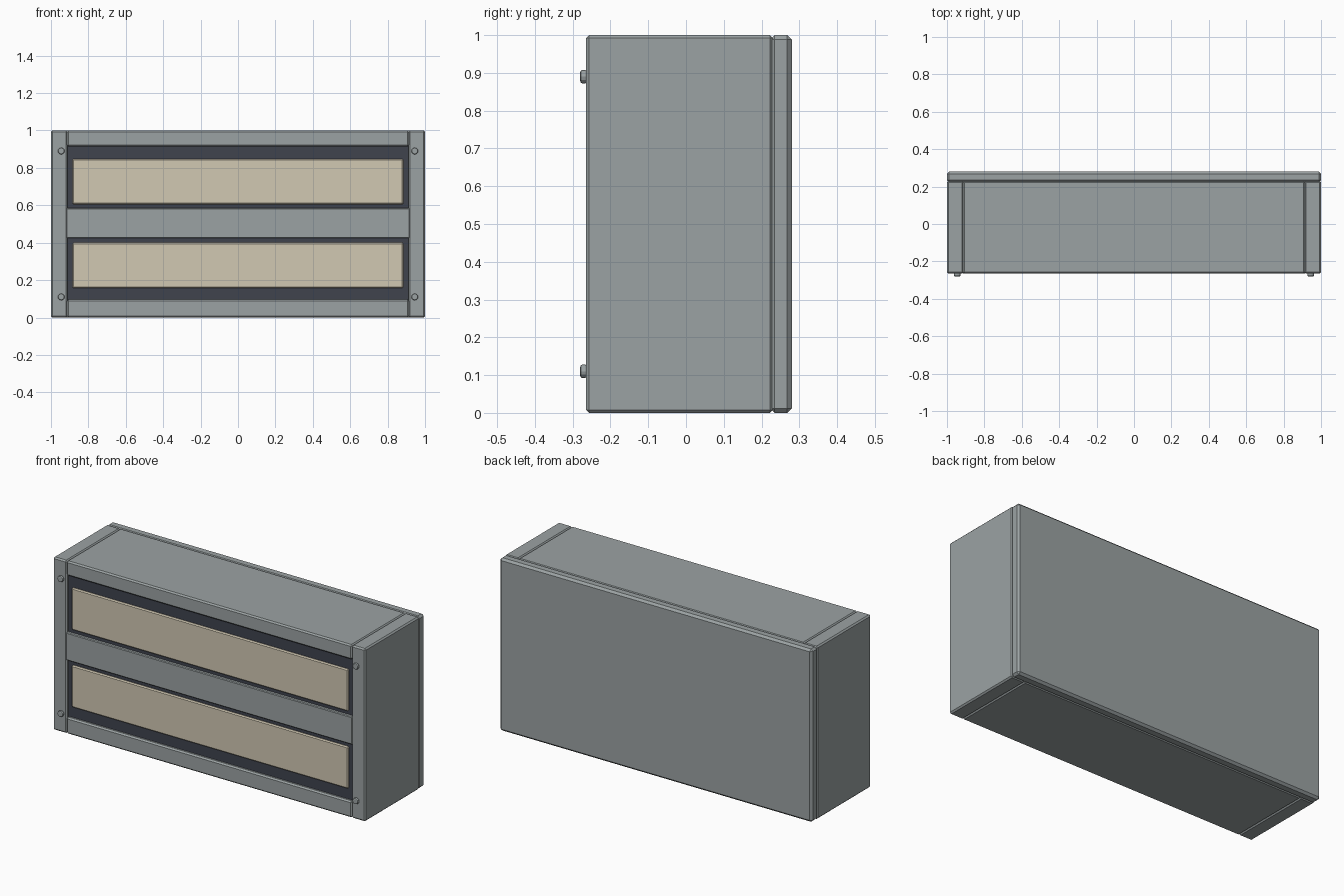
import bpy, bmesh, math
from mathutils import Matrix

if "Cube" in bpy.data.objects:
    bpy.data.objects.remove(bpy.data.objects["Cube"])


def material(name, rgb):
    m = bpy.data.materials.new(name)
    m.diffuse_color = (*rgb, 1)
    m.use_nodes = True
    m.node_tree.nodes["Principled BSDF"].inputs["Base Color"].default_value = m.diffuse_color
    return m


GREY = material("grey metal", (0.33, 0.365, 0.37))
DARK = material("dark recess", (0.05, 0.056, 0.076))
CREAM = material("cream panel", (0.64, 0.58, 0.45))


def finish(name, bm, mat):
    me = bpy.data.meshes.new(name)
    bm.to_mesh(me)
    bm.free()
    me.materials.append(mat)
    ob = bpy.data.objects.new(name, me)
    bpy.context.collection.objects.link(ob)
    return ob


def box(name, x, y, z, mat, bevel=0.0):
    """Chamfered box from (min, max) ranges."""
    bm = bmesh.new()
    bmesh.ops.create_cube(bm, size=1)
    for v in bm.verts:
        v.co = [r[0] + (c + 0.5) * (r[1] - r[0]) for c, r in zip(v.co, (x, y, z))]
    if bevel:
        bmesh.ops.bevel(bm, geom=bm.edges[:], offset=bevel, segments=1,
                        profile=0.5, affect='EDGES')
    return finish(name, bm, mat)


FRONT, REAR = -0.265, 0.23

# outer casing
box("back_panel", (-1, 1), (0.222, 0.28), (0, 1), GREY, 0.012)
box("left_side", (-1, -0.912), (FRONT, REAR), (0, 1), GREY, 0.008)
box("right_side", (0.912, 1), (FRONT, REAR), (0, 1), GREY, 0.008)
box("top_panel", (-0.914, 0.914), (FRONT, REAR), (0.915, 1), GREY, 0.008)
box("bottom_panel", (-0.914, 0.914), (FRONT, REAR), (0, 0.095), GREY, 0.008)
box("middle_rail", (-0.918, 0.918), (FRONT, 0.2), (0.425, 0.585), GREY, 0.004)

# dark bays with a cream panel in each
for label, lo, hi, z0, z1 in (("lower", 0.09, 0.43, 0.157, 0.4),
                              ("upper", 0.58, 0.92, 0.605, 0.848)):
    box(label + "_recess", (-0.914, 0.914), (-0.247, 0.2), (lo, hi), DARK)
    box(label + "_cream_panel", (-0.886, 0.884), (-0.257, -0.22), (z0, z1), CREAM, 0.006)

# domed screws in the corners
for sx, side in ((-1, "left"), (1, "right")):
    for z, level in ((0.11, "lower"), (0.89, "upper")):
        bm = bmesh.new()
        bmesh.ops.create_cone(bm, cap_ends=True, segments=12, radius1=0.018,
                              radius2=0.018, depth=0.018,
                              matrix=Matrix.Translation((sx * 0.945, -0.271, z))
                              @ Matrix.Rotation(math.pi / 2, 4, 'X'))
        rims = [e for e in bm.edges if abs(e.verts[0].co.y - e.verts[1].co.y) < 1e-4]
        bmesh.ops.bevel(bm, geom=rims, offset=0.006, segments=2, profile=0.5,
                        affect='EDGES')
        finish(f"{level}_{side}_screw", bm, GREY)
